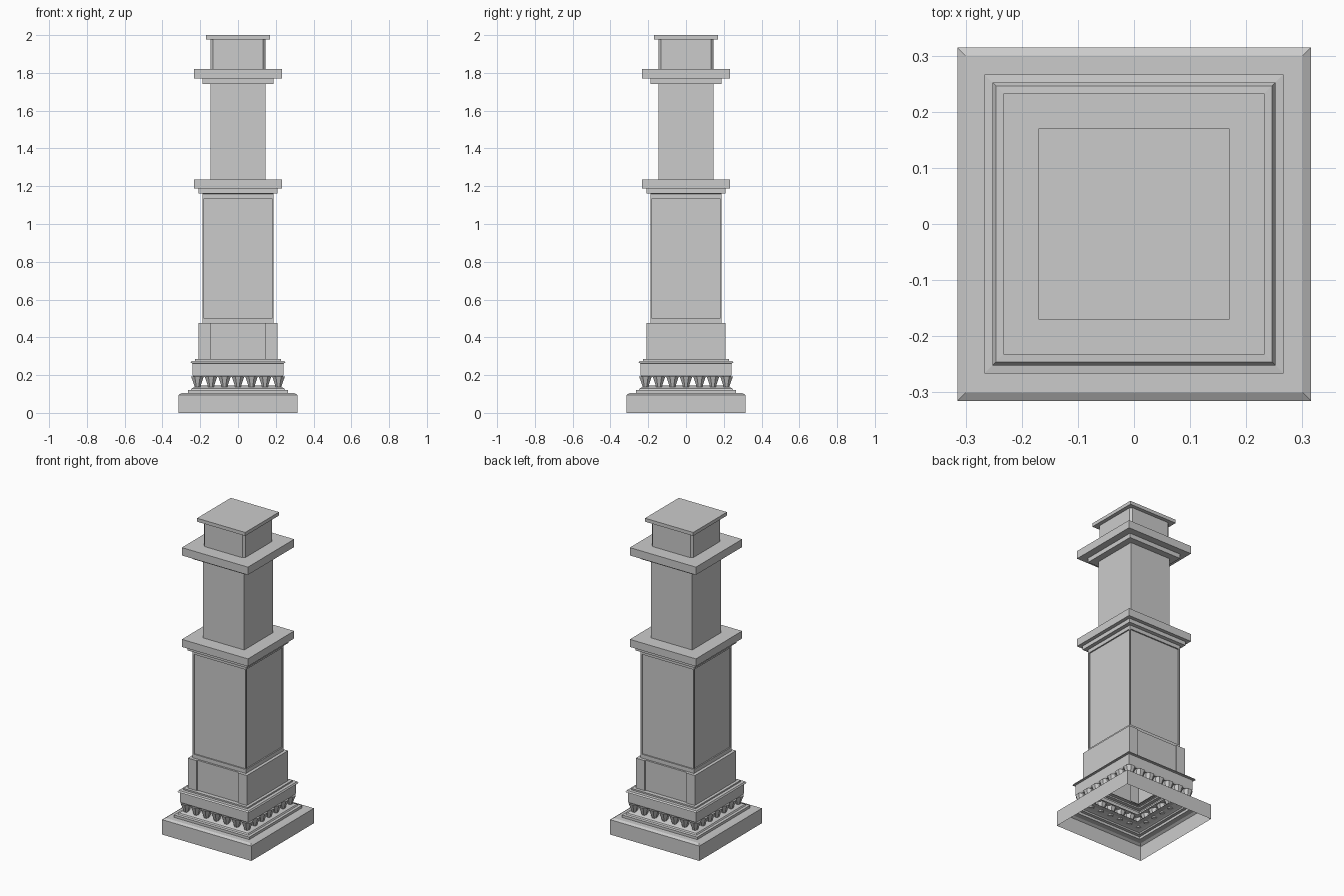
import bpy, bmesh, math
from mathutils import Matrix

if "Cube" in bpy.data.objects:
    bpy.data.objects.remove(bpy.data.objects["Cube"])


def finish(name, bm, fix=True):
    if fix:
        bmesh.ops.recalc_face_normals(bm, faces=bm.faces[:])
    me = bpy.data.meshes.new(name)
    bm.to_mesh(me)
    bm.free()
    ob = bpy.data.objects.new(name, me)
    bpy.context.collection.objects.link(ob)
    return ob


def square(h):
    return [(-h, -h), (h, -h), (h, h), (-h, h)]


def loft(name, rings, cap_top=True):
    """rings: list of (plan outline, z); bottom is left open."""
    bm = bmesh.new()
    loops = [[bm.verts.new((x, y, z)) for x, y in plan] for plan, z in rings]
    for a, b in zip(loops, loops[1:]):
        n = len(a)
        for i in range(n):
            j = (i + 1) % n
            bm.faces.new((a[i], a[j], b[j], b[i]))
    if cap_top:
        bm.faces.new(loops[-1])
    return finish(name, bm, cap_top)


def moulding(name, profile, cap_top=True):
    return loft(name, [(square(h), z) for h, z in profile], cap_top)


# Hollow stepped base with an open ledge on top
moulding("base", [(.315, 0), (.315, .095), (.30, .104), (.266, .104), (.266, .12),
                  (.25, .122), (.245, .13), (.235, .134), (.2, .145), (.17, .145)], False)

# Row of tapered pegs around the open gap
bm = bmesh.new()
count, pitch = 7, .0715
edge = pitch * (count - 1) / 2
spots = set()
for i in range(count):
    p = round(-edge + i * pitch, 4)
    e = round(edge, 4)
    spots.update({(p, -e), (p, e), (-e, p), (e, p)})
for x, y in sorted(spots):
    bmesh.ops.create_cone(bm, cap_ends=True, segments=8, radius1=.016, radius2=.036,
                          depth=.055, matrix=Matrix.Translation((x, y, .1645))
                          @ Matrix.Rotation(math.pi / 8, 4, 'Z'))
finish("pegs", bm)

# Band resting on the pegs
moulding("band", [(.17, .19), (.235, .19), (.24, .2), (.24, .262), (.252, .264),
                  (.246, .274), (.227, .275), (.227, .284), (.2, .284)], False)

# Plinth, recessed on front and back
h, w, r = .208, .146, .2
plan = [(-h, -h), (-w, -h), (-w, -r), (w, -r), (w, -h), (h, -h),
        (h, h), (w, h), (w, r), (-w, r), (-w, h), (-h, h)]
loft("plinth", [(plan, .28), (plan, .475)])

# Lower shaft with a sunken panel on each side
bm = bmesh.new()
bmesh.ops.create_cube(bm, size=1, matrix=Matrix.Translation((0, 0, .8175))
                      @ Matrix.Diagonal((.376, .376, .685, 1)))
sides = [f for f in bm.faces if abs(f.normal.z) < .5]
bmesh.ops.inset_individual(bm, faces=sides, thickness=.011)
bmesh.ops.inset_individual(bm, faces=sides, thickness=.0005, depth=-.008)
for f in sides:
    outer = {v for e in f.edges for v in e.verts}
    ring = {e.other_vert(v) for v in outer for e in v.link_edges} | outer
    for v in ring:
        v.co.z = .5 if v.co.z < .8 else 1.136
finish("lower_shaft", bm)

# Middle cornice, upper shaft and upper cornice
moulding("middle_cornice", [(.187, 1.16), (.21, 1.162), (.21, 1.187), (.233, 1.187), (.233, 1.235)])
moulding("upper_shaft", [(.146, 1.235), (.146, 1.745)])
moulding("upper_cornice", [(.146, 1.742), (.188, 1.742), (.188, 1.77), (.233, 1.77), (.233, 1.82)])

# Top block with chamfered corners, and its slab
a, c = .146, .133
corners = [(-a, -c), (-c, -a), (c, -a), (a, -c), (a, c), (c, a), (-c, a), (-a, c)]
loft("top_block", [(corners, 1.82), (corners, 1.98)])
moulding("top_slab", [(.14, 1.978), (.17, 1.978), (.17, 2.0)])
